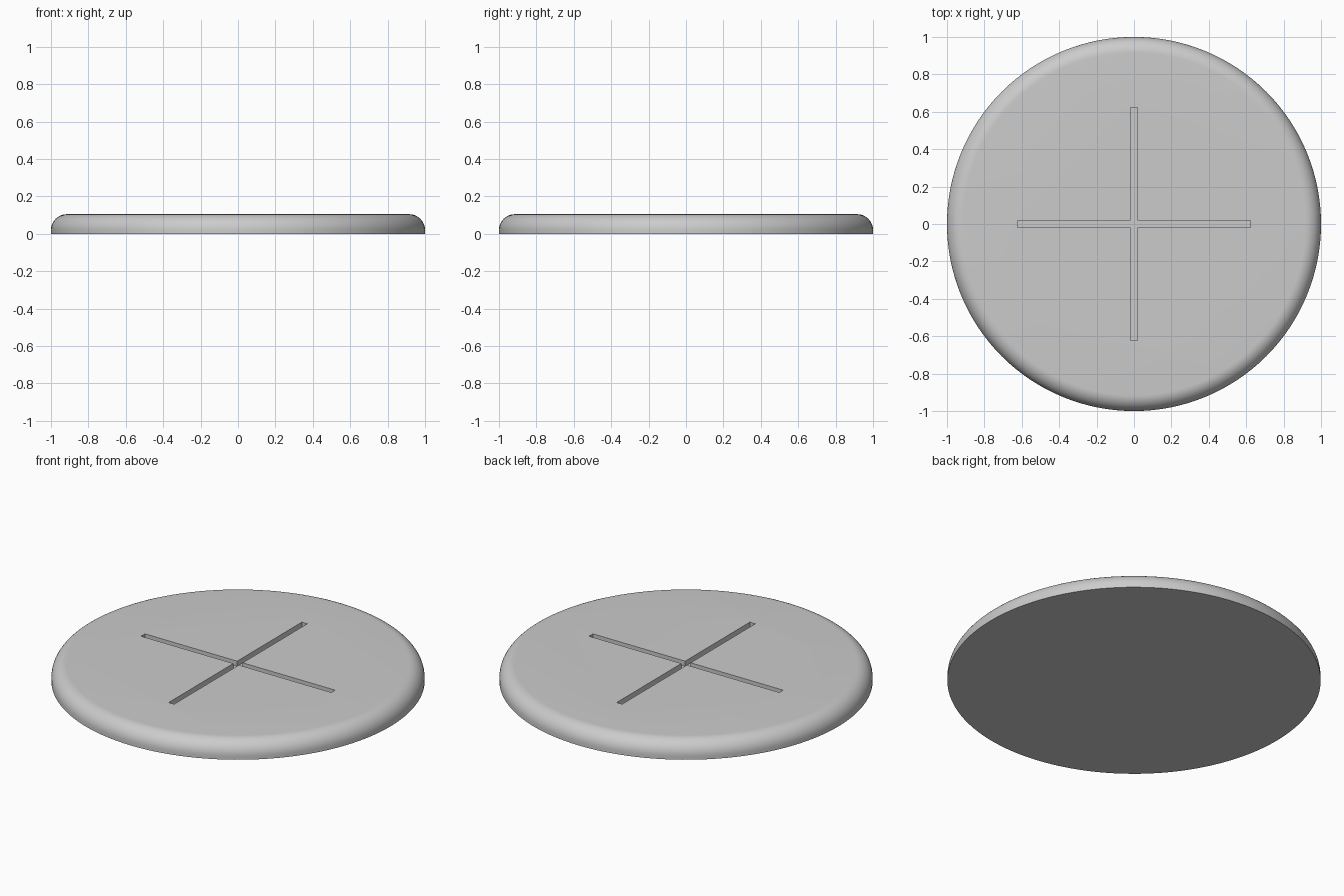
import bpy, bmesh
from math import sin, cos, pi

if "Cube" in bpy.data.objects:
    bpy.data.objects.remove(bpy.data.objects["Cube"])

R, H, FILLET = 1.0, 0.105, 0.085     # disc radius, height, rounded rim
ARM, HALF_W, DEPTH = 0.622, 0.018, 0.03   # cross groove
SEGS, ARC = 128, 12


def make_object(name, bm):
    bmesh.ops.recalc_face_normals(bm, faces=bm.faces)
    mesh = bpy.data.meshes.new(name)
    bm.to_mesh(mesh)
    bm.free()
    obj = bpy.data.objects.new(name, mesh)
    bpy.context.collection.objects.link(obj)
    return obj


# Round disc: rim profile swept in rings, capped top and bottom
profile = [(R, 0.0)]
for i in range(ARC + 1):
    a = i / ARC * pi / 2
    profile.append((R - FILLET + FILLET * cos(a), H - FILLET + FILLET * sin(a)))
bm = bmesh.new()
rings = [[bm.verts.new((r * cos(2 * pi * k / SEGS), r * sin(2 * pi * k / SEGS), z))
          for k in range(SEGS)] for r, z in profile]
for low, high in zip(rings, rings[1:]):
    for k in range(SEGS):
        n = (k + 1) % SEGS
        bm.faces.new((low[k], low[n], high[n], high[k]))
bm.faces.new(rings[0])
bm.faces.new(rings[-1])
disc = make_object("disc", bm)

# Cross-shaped cutter: one corner pattern turned four times, then extruded
bm = bmesh.new()
outline = []
for q in range(4):
    c, s = round(cos(q * pi / 2)), round(sin(q * pi / 2))
    for x, y in ((ARM, -HALF_W), (ARM, HALF_W), (HALF_W, HALF_W)):
        outline.append(bm.verts.new((x * c - y * s, x * s + y * c, H - DEPTH)))
face = bm.faces.new(outline)
ext = bmesh.ops.extrude_face_region(bm, geom=[face])
top = [v for v in ext["geom"] if isinstance(v, bmesh.types.BMVert)]
bmesh.ops.translate(bm, verts=top, vec=(0, 0, DEPTH + 0.05))
cutter = make_object("cross_cutter", bm)
cutter.hide_render = True
cutter.display_type = 'WIRE'

# Cut the shallow cross groove into the top
bpy.ops.object.select_all(action='DESELECT')
disc.select_set(True)
bpy.context.view_layer.objects.active = disc
cut = disc.modifiers.new("cross_groove", 'BOOLEAN')
cut.operation = 'DIFFERENCE'
cut.solver = 'EXACT'
cut.object = cutter
bpy.ops.object.modifier_apply(modifier=cut.name)
bpy.data.objects.remove(cutter)

bpy.ops.object.shade_smooth_by_angle(angle=pi / 6)
